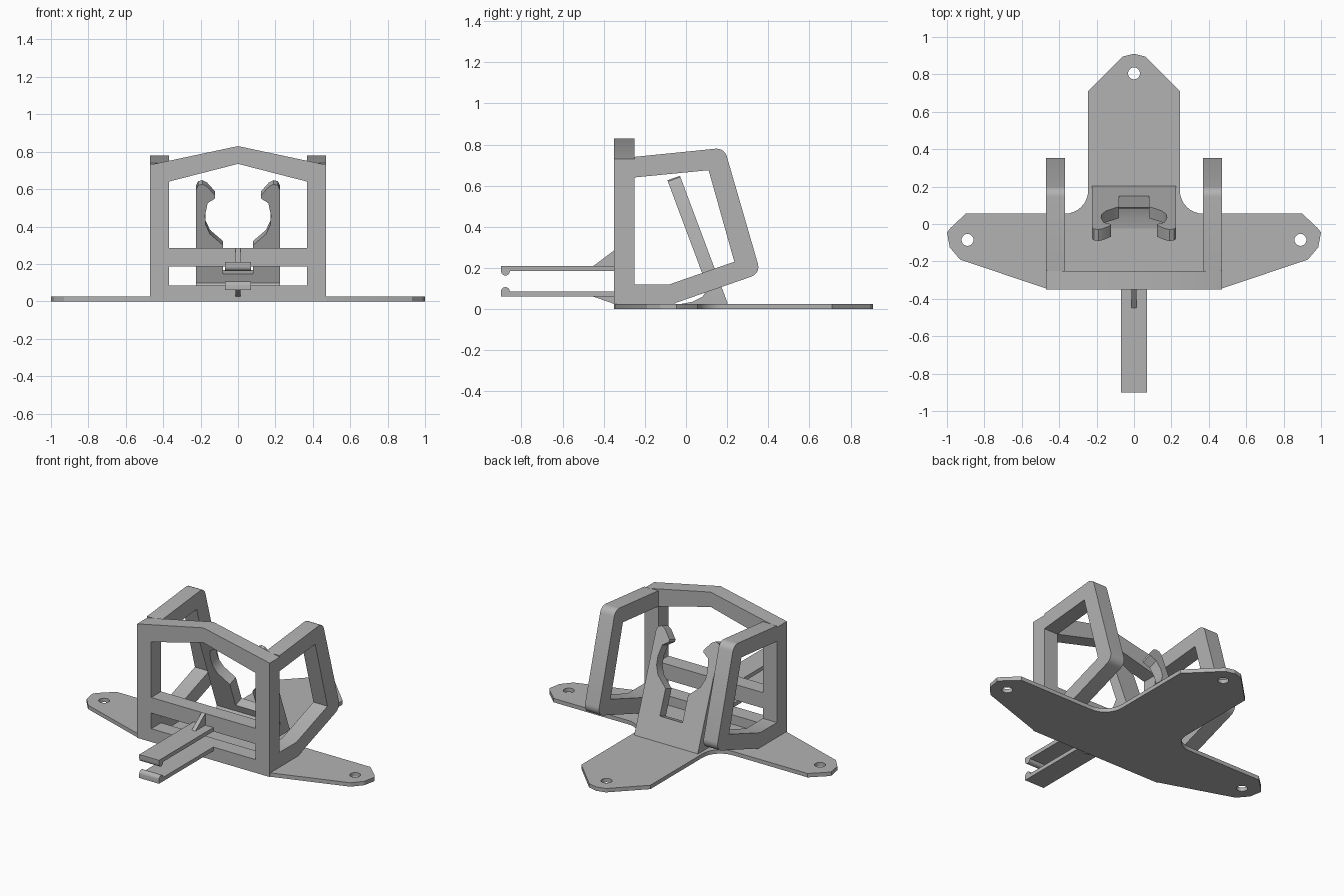
import bpy, bmesh
from math import sin, cos, pi, radians
from mathutils import Vector

cube = bpy.data.objects.get("Cube")
if cube:
    bpy.data.objects.remove(cube, do_unlink=True)

COLOUR = (0.45, 0.45, 0.45, 1)
grey = bpy.data.materials.new("plain grey")
grey.use_nodes = True
grey.diffuse_color = COLOUR
grey.node_tree.nodes["Principled BSDF"].inputs["Base Color"].default_value = COLOUR


def prism(name, loops, place, offset):
    """Fill nested 2D loops (outline, then holes), place them in space and extrude."""
    bm = bmesh.new()
    for loop in loops:
        verts = [bm.verts.new(place(*p)) for p in loop]
        for a, b in zip(verts, verts[1:] + verts[:1]):
            bm.edges.new((a, b))
    bmesh.ops.triangle_fill(bm, use_beauty=True, edges=bm.edges[:])
    out = bmesh.ops.extrude_face_region(bm, geom=bm.faces[:], use_keep_orig=True)
    moved = [g for g in out["geom"] if isinstance(g, bmesh.types.BMVert)]
    bmesh.ops.translate(bm, verts=moved, vec=Vector(offset))
    bmesh.ops.recalc_face_normals(bm, faces=bm.faces[:])
    mesh = bpy.data.meshes.new(name)
    bm.to_mesh(mesh)
    bm.free()
    mesh.materials.append(grey)
    obj = bpy.data.objects.new(name, mesh)
    bpy.context.collection.objects.link(obj)
    bpy.ops.object.select_all(action="DESELECT")
    obj.select_set(True)
    bpy.context.view_layer.objects.active = obj
    bpy.ops.object.shade_smooth_by_angle(angle=radians(25))
    return obj


def arc(cx, cy, r, start, end, n):
    angles = [radians(start + (end - start) * i / n) for i in range(n + 1)]
    return [(cx + r * cos(a), cy + r * sin(a)) for a in angles]


def circle(cx, cy, r, n=20):
    return arc(cx, cy, r, 0, 360, n)[:-1]


def mirrored(half):
    """Close a right-hand half outline with its mirror image."""
    return half + [(-x, y) for x, y in reversed(half) if abs(x) > 1e-6]


def rect(x0, x1, z0, z1):
    return [(x0, z0), (x1, z0), (x1, z1), (x0, z1)]


def side_part(name, profile, x0, x1):
    return prism(name, [profile], lambda y, z: (x0, y, z), (x1 - x0, 0, 0))


# Base plate with two wings, a rear tongue and screw holes
half_plate = [(0.47, -0.345), (0.93, -0.19), (0.985, -0.125), (1, -0.045),
              (0.98, -0.02), (0.9, 0.055)]
half_plate += arc(0.37, 0.18, 0.125, -90, -180, 8)
half_plate += [(0.245, 0.71), (0.06, 0.895), (0, 0.91)]
prism("base_plate",
      [mirrored(half_plate)] + [circle(x, y, 0.032) for x, y in
                                ((-0.89, -0.085), (0.89, -0.085), (0, 0.805))],
      lambda x, y: (x, y, 0), (0, 0, 0.025))

# Front frame with a peaked top and two openings
prism("front_frame",
      [mirrored([(0.47, 0), (0.47, 0.73), (0, 0.83)]),
       mirrored([(0.37, 0.285), (0.37, 0.64), (0, 0.735)]),
       rect(-0.37, 0.37, 0.085, 0.185)],
      lambda x, z: (x, -0.35, z), (0, 0.1, 0))

# Side frames, open where they meet the front frame
side_profile = [(-0.25, 0.74)]
side_profile += arc(0.15, 0.73, 0.05, 95, 16, 5)
side_profile += arc(0.302, 0.205, 0.05, 16, -71, 5)
side_profile += [(-0.05, 0.03), (-0.07, 0.01), (-0.25, 0.01), (-0.25, 0.12),
                 (-0.08, 0.12), (0.235, 0.23), (0.11, 0.675), (-0.25, 0.64)]
side_part("left_side_frame", side_profile, 0.37, 0.47)
side_part("right_side_frame", side_profile, -0.47, -0.37)

# Leaning clip with a round grip and a square notch
half_clip = [(0.225, 0.005), (0.225, 0.595), (0.213, 0.62), (0.19, 0.626),
             (0.165, 0.613), (0.122, 0.565), (0.122, 0.55), (0.162, 0.525),
             (0.176, 0.46), (0.173, 0.41), (0.15, 0.36), (0.08, 0.3),
             (0.08, 0.145)]
prism("holder_clip", [mirrored(half_clip)],
      lambda x, z: (x, -0.09 + (0.625 - z) * 0.374, z), (0, 0.061, 0.022))

# Curved fillet at the foot of the clip
side_part("clip_fillet", [(-0.05, 0.02), (0.03, 0.035), (0.08, 0.06),
                          (0.107, 0.1), (0.15, 0.1), (0.15, 0.02)], -0.225, 0.225)

# Pair of hooked prongs with thin support ribs
for name, inner, outer, rib_end in (("upper", 0.185, 0.21, 0.285),
                                    ("lower", 0.085, 0.06, 0.025)):
    d = 1 if inner < outer else -1
    hook = [(y, inner - d * 0.022 * sin(pi * i / 8))
            for i, y in enumerate(-0.878 - 0.022 * cos(pi * i / 8) for i in range(9))]
    side_part(name + "_prong",
              hook + [(-0.34, inner), (-0.34, outer), (-0.9, outer)], -0.07, 0.07)
    side_part(name + "_rib",
              [(-0.45, outer), (-0.34, outer), (-0.34, rib_end), (-0.35, rib_end)],
              -0.013, 0.013)
